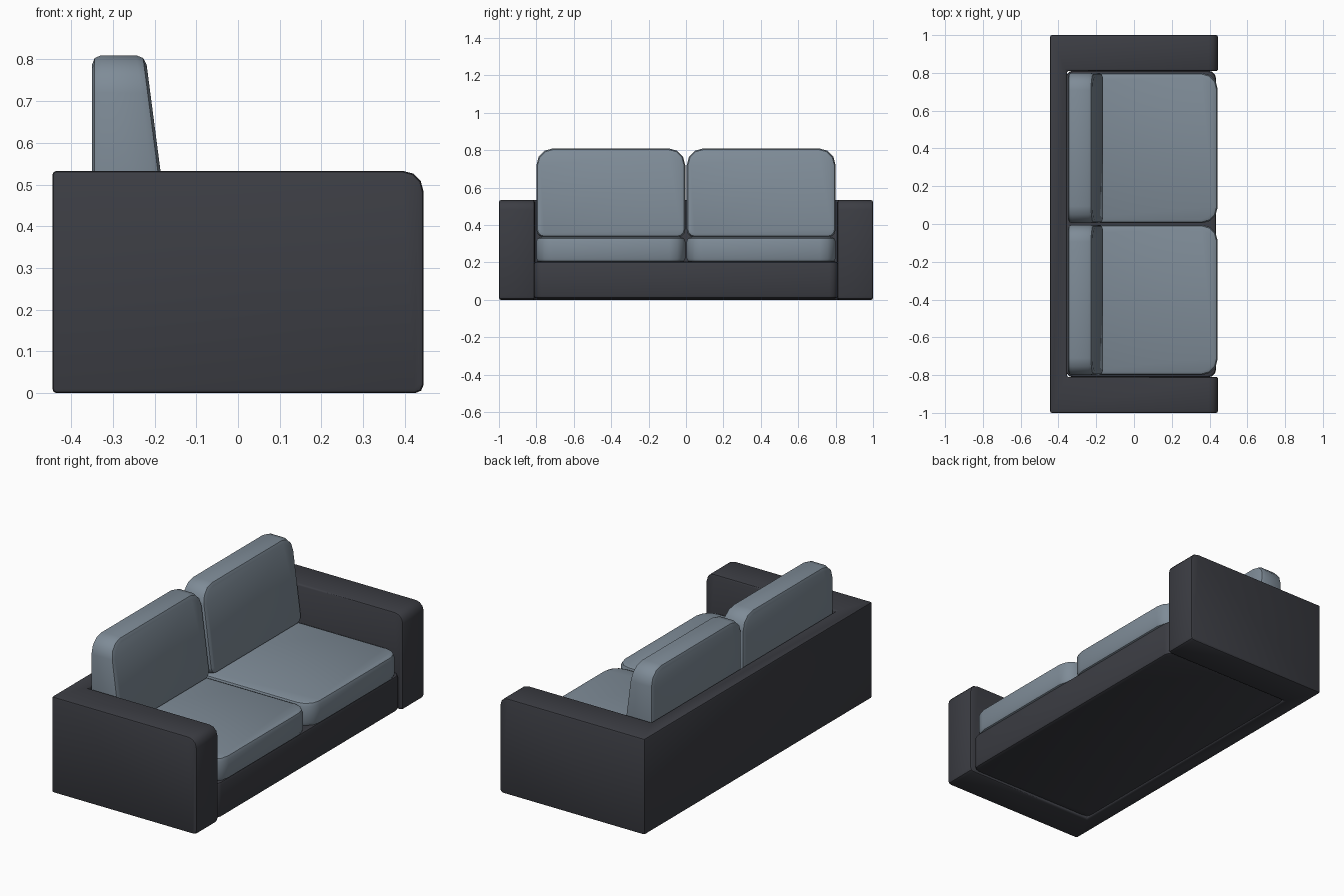
import bpy, bmesh, math
from mathutils import Vector

if "Cube" in bpy.data.objects:
    bpy.data.objects.remove(bpy.data.objects["Cube"])


def material(name, color):
    m = bpy.data.materials.new(name)
    m.diffuse_color = color
    m.use_nodes = True
    m.node_tree.nodes["Principled BSDF"].inputs["Base Color"].default_value = m.diffuse_color
    return m


dark = material("dark_fabric", (0.045, 0.047, 0.057, 1))
grey = material("grey_fabric", (0.21, 0.26, 0.31, 1))


def bevel(bm, edges, size, segments):
    bmesh.ops.bevel(bm, geom=edges, offset=size, offset_type='OFFSET', segments=segments,
                    profile=0.5, affect='EDGES', clamp_overlap=True)


def bevel_sharp(bm, size, segments):
    bevel(bm, [e for e in bm.edges if e.calc_face_angle(0) > math.radians(46)], size, segments)


def finish(name, bm, mat):
    bmesh.ops.recalc_face_normals(bm, faces=bm.faces)
    me = bpy.data.meshes.new(name)
    bm.to_mesh(me)
    bm.free()
    ob = bpy.data.objects.new(name, me)
    bpy.context.collection.objects.link(ob)
    me.materials.append(mat)
    bpy.ops.object.select_all(action='DESELECT')
    ob.select_set(True)
    bpy.context.view_layer.objects.active = ob
    bpy.ops.object.shade_smooth_by_angle(angle=math.radians(35))
    return ob


def box(lo, hi):
    bm = bmesh.new()
    bmesh.ops.create_cube(bm, size=1)
    for v in bm.verts:
        v.co = Vector([hi[i] if v.co[i] > 0 else lo[i] for i in range(3)])
    return bm


def edges_along(bm, axis, test=lambda c: True):
    return [e for e in bm.edges
            if abs((e.verts[0].co - e.verts[1].co).normalized()[axis]) > 0.9
            and test((e.verts[0].co + e.verts[1].co) / 2)]


# U-shaped frame: back panel and both arms in one piece
bm = bmesh.new()
plan = [(-0.445, -1), (0.445, -1), (0.445, -0.81), (-0.355, -0.81),
        (-0.355, 0.81), (0.445, 0.81), (0.445, 1), (-0.445, 1)]
face = bm.faces.new([bm.verts.new((x, y, 0)) for x, y in plan])
top = bmesh.ops.extrude_face_region(bm, geom=[face])['geom']
bmesh.ops.translate(bm, vec=(0, 0, 0.533),
                    verts=[g for g in top if isinstance(g, bmesh.types.BMVert)])
bmesh.ops.recalc_face_normals(bm, faces=bm.faces)
bevel(bm, edges_along(bm, 1, lambda c: c.x > 0.44 and c.z > 0.5), 0.05, 3)
bevel(bm, edges_along(bm, 1, lambda c: c.x > 0.44 and c.z < 0.01), 0.02, 2)
bevel_sharp(bm, 0.01, 2)
finish("frame", bm, dark)

# Seat base between the arms
bm = box((-0.365, -0.812, 0.008), (0.435, 0.812, 0.205))
bevel(bm, edges_along(bm, 2), 0.045, 3)
bevel_sharp(bm, 0.015, 2)
finish("base", bm, dark)

# Cushions, one pair per side
for side, y0, y1 in (("left", -0.8, -0.004), ("right", 0.004, 0.8)):
    bm = box((-0.35, y0, 0.2), (0.443, y1, 0.335))
    bevel(bm, edges_along(bm, 2, lambda c: c.x > 0), 0.085, 3)
    bevel(bm, edges_along(bm, 2, lambda c: c.x < -0.3), 0.04, 3)
    bevel_sharp(bm, 0.022, 2)
    finish(side + "_seat_cushion", bm, grey)

    # Back cushion with a leaning front face
    bm = box((-0.35, y0, 0.335), (-0.16, y1, 0.81))
    for v in bm.verts:
        if v.co.x > -0.2 and v.co.z > 0.5:
            v.co.x = -0.222
    bevel(bm, edges_along(bm, 0, lambda c: c.z > 0.5), 0.09, 3)
    bevel(bm, edges_along(bm, 0, lambda c: c.z < 0.4), 0.04, 3)
    bevel_sharp(bm, 0.022, 2)
    finish(side + "_back_cushion", bm, grey)
